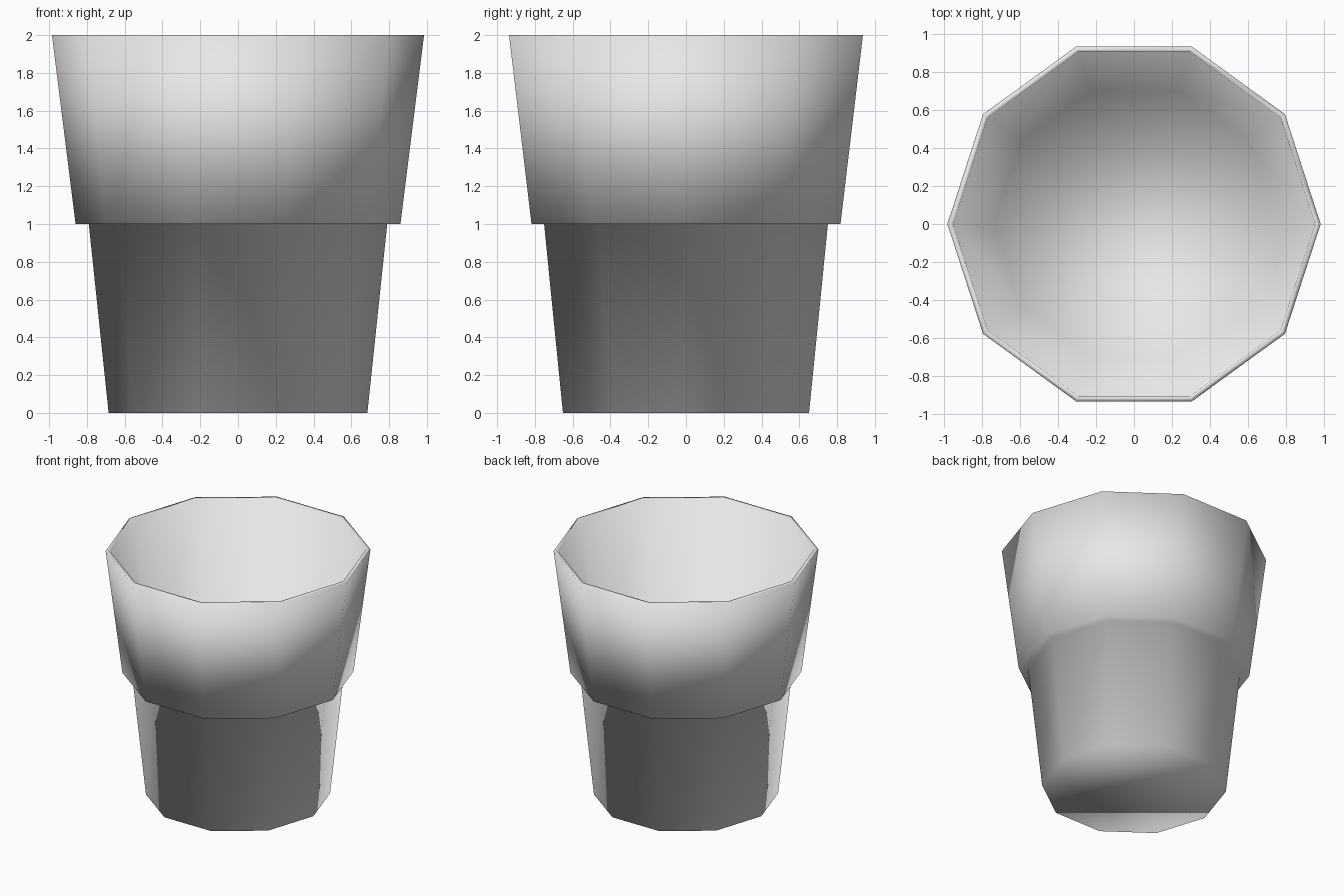
import bpy
import bmesh
from math import cos, sin, tau

cube = bpy.data.objects.get("Cube")
if cube:
    bpy.data.objects.remove(cube, do_unlink=True)

SIDES = 10

# Single plain grey clay
clay = bpy.data.materials.new("grey_clay")
clay.use_nodes = True
grey = (0.8, 0.8, 0.8, 1.0)
clay.diffuse_color = grey
clay.node_tree.nodes["Principled BSDF"].inputs["Base Color"].default_value = grey

# Wall profile as (radius, height): base, step, outer rim, inner rim, inside floor
profile = [(0.685, 0), (0.79, 1), (0.86, 1), (0.985, 2), (0.955, 2), (0.74, 0.9)]


def ring(bm, radius, height):
    angles = [tau * i / SIDES for i in range(SIDES)]
    return [bm.verts.new((radius * cos(a), radius * sin(a), height)) for a in angles]


bm = bmesh.new()
rings = [ring(bm, r, z) for r, z in profile]

# Walls, stepped collar and rim
for low, high in zip(rings, rings[1:]):
    for i in range(SIDES):
        j = (i + 1) % SIDES
        bm.faces.new((low[i], low[j], high[j], high[i]))

# Underside and inside floor
bm.faces.new(rings[0][::-1])
bm.faces.new(rings[-1])

# The whole pot is softly shaded across its facets
for face in bm.faces:
    face.smooth = True

mesh = bpy.data.meshes.new("pot")
bm.to_mesh(mesh)
bm.free()
mesh.materials.append(clay)
pot = bpy.data.objects.new("pot", mesh)
bpy.context.collection.objects.link(pot)
